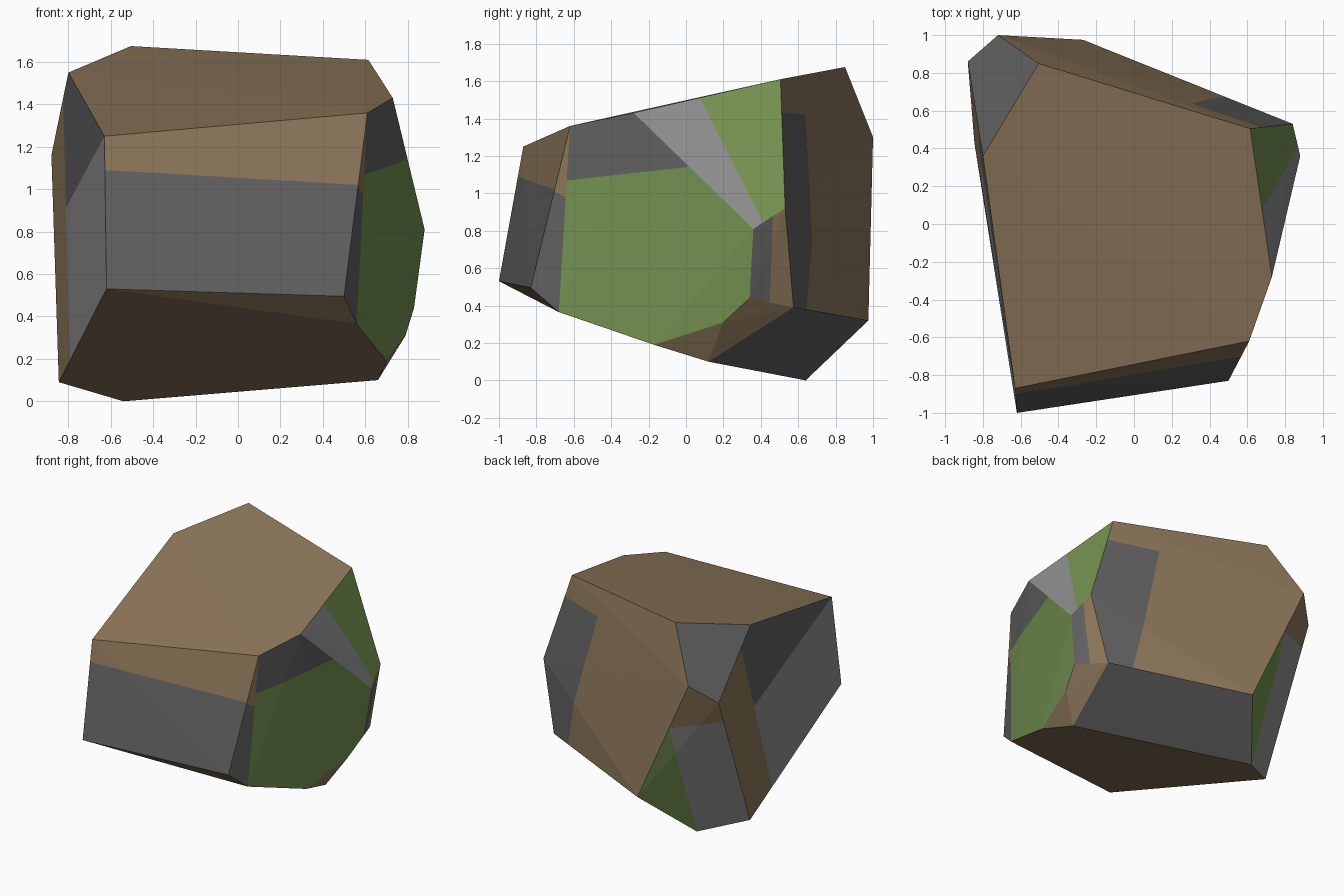
import bpy, bmesh
from mathutils import Vector

if "Cube" in bpy.data.objects:
    bpy.data.objects.remove(bpy.data.objects["Cube"])

# Flat colours
COLOURS = {
    "brown_stone": (0.270, 0.185, 0.103),
    "dark_grey_stone": (0.122, 0.122, 0.122),
    "light_grey_stone": (0.275, 0.275, 0.275),
    "moss_green": (0.178, 0.292, 0.083),
}
BROWN, DARK, LIGHT, GREEN = range(4)

# Corner points of the boulder
V = {k: Vector(p) for k, p in {
    "A": (-.62, -1.0, .53), "B": (-.63, -.87, 1.25), "C": (.61, -.62, 1.36),
    "D": (.50, -.83, .495), "E": (.56, -.68, .365), "F": (.73, -.28, 1.43),
    "G": (.615, .505, 1.61), "H": (-.505, .85, 1.675), "I": (-.80, .36, 1.55),
    "J": (-.88, .86, 1.16), "K": (-.72, 1.0, 1.30), "L": (.88, .36, .81),
    "M": (.84, .53, .92), "N": (.83, .34, .44), "O": (.79, .20, .31),
    "P": (.70, -.17, .19), "Q": (.66, .12, .10), "R": (.72, .575, .39),
    "S": (-.27, .975, .32), "T": (-.54, .64, 0), "U": (-.845, .43, .09),
}.items()}


def on(a, b, t):
    """Point part way along an edge."""
    return V[a].lerp(V[b], t)


left_p, left_q = on("I", "J", .3), on("U", "A", .24)
heel = on("K", "S", .38)

# Facet: three corners, base colour, then cuts (line start, line end, corner on painted side, colour)
FACETS = [
    ("BGI", BROWN, []),                                                        # top
    ("ABC", DARK, [(Vector((-.62, -.9, 1.09)), Vector((.57, -.7, 1.02)), "B", BROWN)]),  # front
    ("CDE", DARK, [(Vector((.575, -.71, 1.01)), Vector((.585, -.645, .98)), "C", BROWN)]),
    ("CLP", GREEN, [(Vector((.60, -.63, 1.07)), Vector((.75, 0, 1.14)), "F", DARK)]),    # right
    ("FGL", GREEN, [(on("F", "G", .45), on("L", "M", .3), "F", LIGHT)]),
    ("LMR", BROWN, [(Vector((.855, .465, .85)), Vector((.80, .455, .43)), "L", DARK)]),
    ("NRQ", BROWN, []),
    ("RST", DARK, []),                                                         # lower back
    ("GKS", BROWN, [(Vector((.30, .63, 1.42)), Vector((.55, .64, .38)), "M", DARK),      # back
                    (Vector((.62, .51, 1.43)), Vector((.30, .63, 1.42)), "G", BROWN)]),
    ("HIK", DARK, []),                                                         # corner chip
    ("KUT", LIGHT, [(heel, V["T"], "S", GREEN), (heel, on("J", "U", .15), "K", BROWN)]),
    ("IBA", LIGHT, [(left_p, left_q, "J", BROWN),                              # left
                    (left_p.lerp(left_q, .42), V["B"], "I", DARK)]),
    ("ADE", BROWN, []),
    ("ATQ", BROWN, []),                                                        # underside
]


def outward(names):
    a, b, c = (V[n] for n in names)
    n = (b - a).cross(c - a).normalized()
    return n if n.dot((a + b + c) / 3 - Vector((0, 0, .83))) > 0 else -n


# Boulder body as a convex hull
bm = bmesh.new()
for p in V.values():
    bm.verts.new(p)
res = bmesh.ops.convex_hull(bm, input=bm.verts[:])
loose = [v for v in bm.verts if not v.link_faces]
bmesh.ops.delete(bm, geom=loose, context='VERTS')
bmesh.ops.recalc_face_normals(bm, faces=bm.faces[:])

# Match each hull triangle with its facet
tag = bm.faces.layers.int.new("facet")
normals = [outward(f[0]) for f in FACETS]
bm.normal_update()
for f in bm.faces:
    f[tag] = max(range(len(FACETS)), key=lambda i: f.normal.dot(normals[i]))
    f.material_index = FACETS[f[tag]][1]

# Paint patches: cut the facet along a line and recolour one side
for i, (names, base, cuts) in enumerate(FACETS):
    for step, (p, q, corner, colour) in enumerate(cuts):
        # a second cut works only inside the region it should change
        def wanted(f):
            if f[tag] != i:
                return False
            if step == 0:
                return True
            return f.material_index == (DARK if colour == BROWN and base == BROWN else base)
        faces = [f for f in bm.faces if wanted(f)]
        n = (q - p).cross(normals[i]).normalized()
        if n.dot(V[corner] - p) < 0:
            n = -n
        geom = set(faces)
        for f in faces:
            geom.update(f.edges)
            geom.update(f.verts)
        bmesh.ops.bisect_plane(bm, geom=list(geom), dist=1e-4, plane_co=p, plane_no=n)
        for f in bm.faces:
            if wanted(f) and n.dot(f.calc_center_median() - p) > 0:
                f.material_index = colour

bm.normal_update()
mesh = bpy.data.meshes.new("boulder")
bm.to_mesh(mesh)
bm.free()
for name, rgb in COLOURS.items():
    m = bpy.data.materials.new(name)
    m.diffuse_color = (*rgb, 1)
    m.use_nodes = True
    m.node_tree.nodes["Principled BSDF"].inputs["Base Color"].default_value = m.diffuse_color
    mesh.materials.append(m)
boulder = bpy.data.objects.new("boulder", mesh)
bpy.context.collection.objects.link(boulder)
